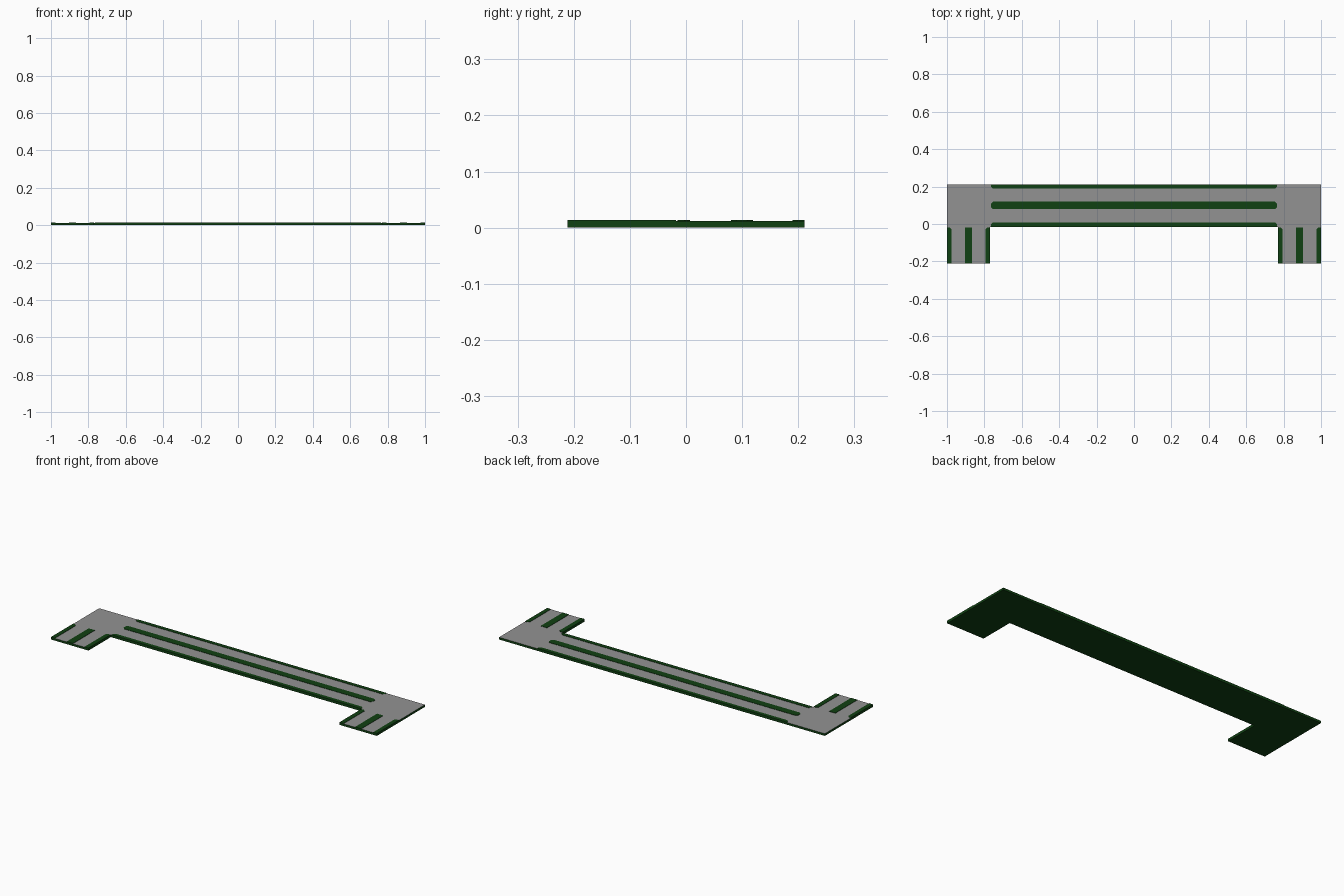
import bpy, bmesh

if "Cube" in bpy.data.objects:
    bpy.data.objects.remove(bpy.data.objects["Cube"])

def mat(name, rgb):
    m = bpy.data.materials.new(name)
    m.diffuse_color = (*rgb, 1)
    m.use_nodes = True
    m.node_tree.nodes["Principled BSDF"].inputs["Base Color"].default_value = m.diffuse_color
    return m

GREEN = mat("dark_green", (0.005, 0.052, 0.006))
GRAY = mat("path_gray", (0.29, 0.29, 0.29))
W, D, INX, INY = 1.0, 0.211, 0.77, -0.015   # outer half size, inner notch
DECK, TOP = 0.0122, 0.014                   # deck height, strip height

def prism(name, pts, z0, z1, gray_top=False):
    """Extrude a counter-clockwise outline; optionally give it a gray top."""
    bm = bmesh.new()
    f = bm.faces.new([bm.verts.new((x, y, z0)) for x, y in pts])
    r = bmesh.ops.extrude_face_region(bm, geom=[f], use_keep_orig=True)
    for v in r["geom"]:
        if isinstance(v, bmesh.types.BMVert):
            v.co.z = z1
    bmesh.ops.recalc_face_normals(bm, faces=bm.faces)
    for f in bm.faces:
        f.material_index = int(gray_top and f.normal.z > 0.5)
    me = bpy.data.meshes.new(name)
    bm.to_mesh(me)
    bm.free()
    me.materials.append(GREEN)
    if gray_top:
        me.materials.append(GRAY)
    ob = bpy.data.objects.new(name, me)
    bpy.context.collection.objects.link(ob)
    return ob

def strip(name, x0, x1, y0, y1, cuts):
    """Thin strip; cuts lists clipped corners (bl, br, tr, tl)."""
    c, pts = 0.01, []
    corners = [(x0, y0, 1, 1), (x1, y0, -1, 1), (x1, y1, -1, -1), (x0, y1, 1, -1)]
    for i, (x, y, sx, sy) in enumerate(corners):
        if not cuts[i]:
            pts.append((x, y))
            continue
        a, b = (x, y + sy * c), (x + sx * c, y)
        pts += [a, b] if i % 2 == 0 else [b, a]
    return prism(name, pts, DECK - 0.001, TOP)

# U-shaped slab with gray walking surface
prism("path_slab", [(-W, -D), (-INX, -D), (-INX, INY), (INX, INY),
                    (INX, -D), (W, -D), (W, D), (-W, D)], 0, DECK, True)

# long strips: back edge, median, front edge
L = 0.765
strip("back_edge_strip", -L, L, 0.19, D, (1, 1, 0, 0))
strip("median_strip", -L, L, 0.08, 0.119, (1, 1, 1, 1))
strip("front_edge_strip", -L, L, INY, 0.007, (0, 0, 1, 1))

# strips on both end legs
for side, s in (("left", -1), ("right", 1)):
    for name, a, b, cut in (("inner", INX, 0.795, 1), ("median", 0.866, 0.904, 2),
                            ("outer", 0.977, W, 0)):
        x0, x1 = sorted((s * a, s * b))
        right_cut = (name == "inner") == (s > 0)
        cuts = (0, 0, 0, 0) if cut == 2 else (0, 0, int(right_cut), int(not right_cut))
        strip(f"{side}_leg_{name}_strip", x0, x1, -D, -0.018, cuts)
